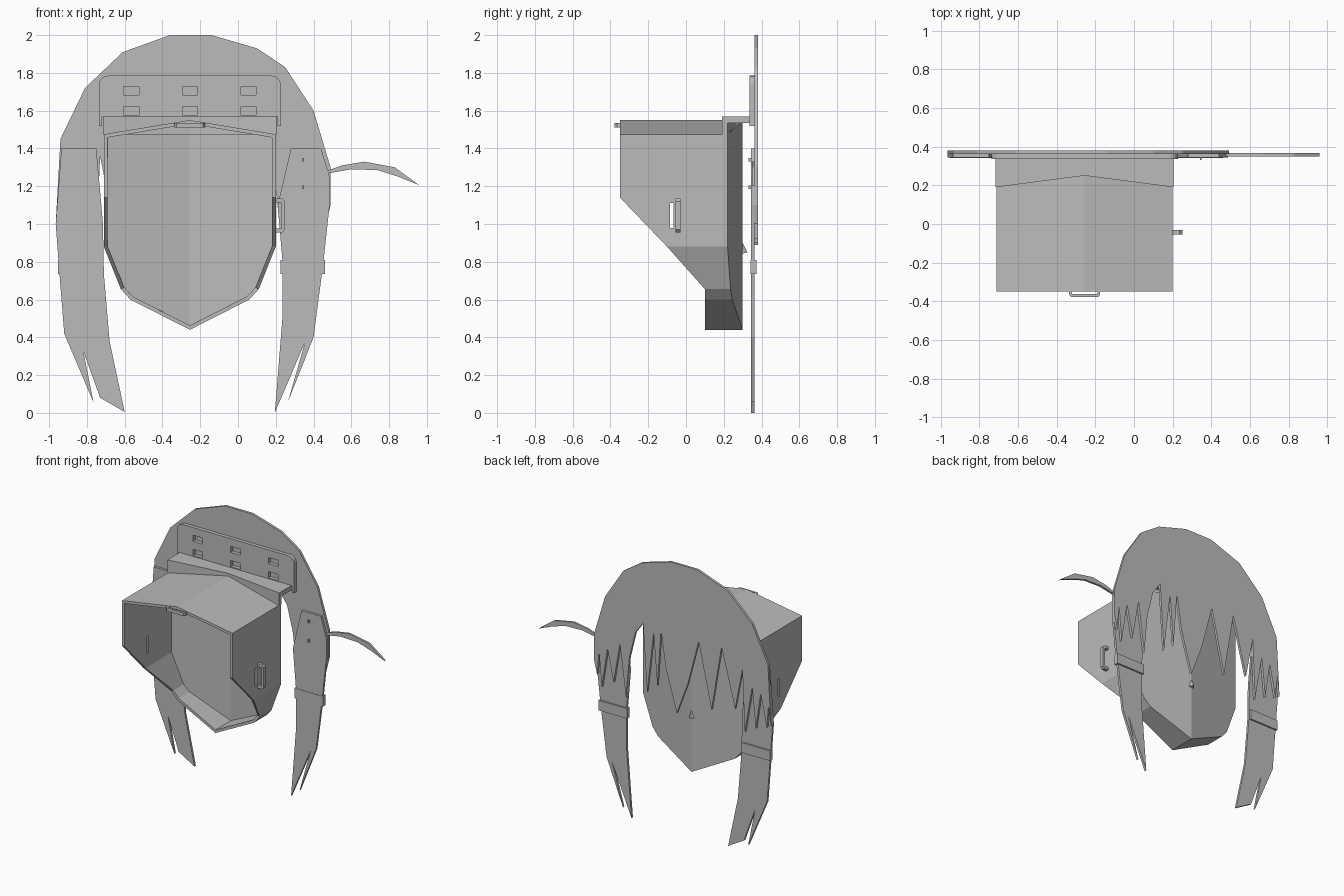
import bpy, bmesh
from math import cos, sin, pi
from mathutils import Vector

if "Cube" in bpy.data.objects:
    bpy.data.objects.remove(bpy.data.objects["Cube"], do_unlink=True)

grey = bpy.data.materials.new("plain grey")
grey.use_nodes = True
grey.diffuse_color = (0.5, 0.5, 0.5, 1)
grey.node_tree.nodes["Principled BSDF"].inputs["Base Color"].default_value = (0.5, 0.5, 0.5, 1)

CX = -0.255  # centre line of the mask


def finish(name, bm):
    bmesh.ops.recalc_face_normals(bm, faces=bm.faces[:])
    mesh = bpy.data.meshes.new(name)
    bm.to_mesh(mesh)
    bm.free()
    mesh.materials.append(grey)
    ob = bpy.data.objects.new(name, mesh)
    bpy.context.collection.objects.link(ob)
    return ob


def prism(name, pts, lo, hi, axis="y"):
    """Extrude an outline along y (points are x, z) or z (points are x, y)."""
    bm = bmesh.new()
    place = (lambda a, b, d: (a, d, b)) if axis == "y" else (lambda a, b, d: (a, b, d))
    face = bm.faces.new([bm.verts.new(place(a, b, lo)) for a, b in pts])
    new = bmesh.ops.extrude_face_region(bm, geom=[face])["geom"]
    shift = Vector(place(0, 0, hi - lo))
    bmesh.ops.translate(bm, vec=shift, verts=[g for g in new if isinstance(g, bmesh.types.BMVert)])
    return finish(name, bm)


def add_box(bm, centre, size):
    verts = bmesh.ops.create_cube(bm, size=1)["verts"]
    for v in verts:
        v.co = Vector(centre) + Vector([v.co[i] * size[i] for i in range(3)])


def boxes(name, items):
    bm = bmesh.new()
    for centre, size in items:
        add_box(bm, centre, size)
    return finish(name, bm)


def cut(ob, items):
    """Cut boxes out of an object and drop the cutter."""
    cutter = boxes("cutter", items)
    cutter.hide_render = True
    mod = ob.modifiers.new("holes", "BOOLEAN")
    mod.operation, mod.solver, mod.object = "DIFFERENCE", "EXACT", cutter
    apply_all(ob)
    bpy.data.objects.remove(cutter, do_unlink=True)


def apply_all(ob):
    bpy.context.view_layer.update()
    graph = bpy.context.evaluated_depsgraph_get()
    mesh = bpy.data.meshes.new_from_object(ob.evaluated_get(graph))
    ob.modifiers.clear()
    ob.data = mesh


# Mask shell: half profile of (half width, height, front edge depth)
half = [(0, 1.55, -0.35), (0.455, 1.475, -0.35), (0.455, 1.14, -0.35), (0.455, 0.88, -0.1),
        (0.365, 0.655, 0.1), (0.315, 0.6, 0.1), (0, 0.44, 0.1)]
bm = bmesh.new()
ring = [(CX + u, z, y, u) for u, z, y in half]
ring += [(CX - u, z, y, u) for u, z, y in half[-2:0:-1]]
front = [bm.verts.new((x, y, z)) for x, z, y, u in ring]
back = [bm.verts.new((x, 0.3 - 0.08 * u / 0.455, z)) for x, z, y, u in ring]
n, mid = len(ring), len(half) - 1
for i in range(n):
    j = (i + 1) % n
    bm.faces.new((front[i], front[j], back[j], back[i]))
bm.faces.new(back[:mid + 1])
bm.faces.new(back[mid:] + back[:1])
shell = finish("mask_shell", bm)
wall = shell.modifiers.new("wall", "SOLIDIFY")
wall.thickness, wall.offset, wall.use_even_offset = 0.02, -1, True
apply_all(shell)
cut(shell, [((CX, -0.075, 1.045), (1.2, 0.02, 0.13))])

# Small nose on the rear face
bm = bmesh.new()
a, b, c, d = [bm.verts.new(p) for p in
              [(CX - 0.025, 0.29, 0.84), (CX + 0.025, 0.29, 0.84), (CX, 0.295, 0.91), (CX, 0.325, 0.85)]]
for f in [(a, b, c), (a, b, d), (b, c, d), (a, c, d)]:
    bm.faces.new(f)
finish("nose", bm)

# Flange joining the mask to the bracket
L, R = CX - 0.46, CX + 0.46
prism("flange", [(L, 0.19), (CX, 0.25), (R, 0.19), (R, 0.345), (L, 0.345)], 1.535, 1.57, "z")
prism("flange_lip", [(L, 0.19), (CX, 0.25), (R, 0.19), (R, 0.22), (CX, 0.28), (L, 0.22)], 1.475, 1.57, "z")

# Bracket plate with rounded top corners, two tabs and six slots
r, w, top = 0.05, 0.482, 1.785
arc = [(cos(k * pi / 12), sin(k * pi / 12)) for k in range(7)]
right = [(CX + w - r + r * c, top - r + r * s) for c, s in arc]
left = [(2 * CX - x, z) for x, z in reversed(right)]
outline = right + left + [(CX - w, 1.52), (CX - w + 0.018, 1.52), (CX - w + 0.018, 1.57),
                          (CX + w - 0.018, 1.57), (CX + w - 0.018, 1.52), (CX + w, 1.52)]
bracket = prism("bracket_plate", outline, 0.335, 0.362)
cut(bracket, [((CX + dx, 0.35, z), (0.08, 0.1, 0.045)) for dx in (-0.31, 0, 0.31) for z in (1.6, 1.705)])

# Handles
prism("side_handle", [(0.195, 0.955), (0.235, 0.955), (0.25, 0.97), (0.25, 1.12), (0.235, 1.135), (0.195, 1.135),
                      (0.195, 1.115), (0.23, 1.115), (0.23, 0.975), (0.195, 0.975)], -0.055, -0.03)
prism("front_handle", [(-0.335, -0.34), (-0.335, -0.365), (-0.325, -0.378), (-0.185, -0.378), (-0.175, -0.365),
                       (-0.175, -0.34), (-0.19, -0.34), (-0.19, -0.362), (-0.32, -0.362), (-0.32, -0.34)],
      1.51, 1.535, "z")

# Hair cap with a jagged fringe
crown = [(-0.965, 1.0), (-0.94, 1.45), (-0.81, 1.72), (-0.61, 1.91), (-0.36, 2), (-0.14, 2), (0.1, 1.93),
         (0.25, 1.83), (0.4, 1.6), (0.49, 1.3), (0.49, 1.1)]
fringe = [(0.465, 1.0), (0.45, 1.18), (0.427, 0.92), (0.38, 1.22), (0.33, 0.98), (0.278, 1.28), (0.228, 0.9),
          (0.2, 1.2), (0.15, 1.4), (0.087, 1.485), (0.054, 0.98), (0, 1.436), (-0.03, 1.05), (-0.06, 1.465),
          (-0.1, 1.2), (-0.19, 0.89), (-0.28, 1.13), (-0.37, 1.47), (-0.476, 0.99), (-0.558, 1.48),
          (-0.67, 1.05), (-0.73, 1.36), (-0.75, 0.9), (-0.81, 1.25), (-0.84, 0.95), (-0.88, 1.22), (-0.93, 0.98),
          (-0.945, 1.15)]
prism("hair_cap", crown + fringe, 0.362, 0.38)

# Side locks, split at the ends
prism("right_lock", [(-0.935, 1.4), (-0.965, 1.0), (-0.945, 0.735), (-0.92, 0.42), (-0.765, 0.055), (-0.82, 0.33),
                     (-0.73, 0.08), (-0.6, 0.005), (-0.68, 0.38), (-0.71, 0.735), (-0.715, 1.0), (-0.75, 1.4)],
      0.345, 0.362)
prism("left_lock", [(0.44, 1.4), (0.485, 1.25), (0.485, 1.1), (0.45, 0.78), (0.4, 0.4), (0.265, 0.06), (0.355, 0.375),
                    (0.195, 0), (0.235, 0.5), (0.235, 0.81), (0.21, 1.1), (0.28, 1.4)], 0.345, 0.362)

# Lock bands
boxes("hair_bands", [((x, 0.358, 0.773), (0.235, 0.032, 0.075)) for x in (-0.835, 0.342)])

# Loose strand and its studs
prism("loose_strand", [(0.44, 1.27), (0.55, 1.31), (0.67, 1.33), (0.83, 1.3), (0.96, 1.205), (0.85, 1.25),
                       (0.74, 1.285), (0.6, 1.29), (0.49, 1.27)], 0.35, 0.366)
boxes("studs", [((0.345, 0.34, z), (0.01, 0.02, 0.02)) for z in (1.195, 1.34)])
